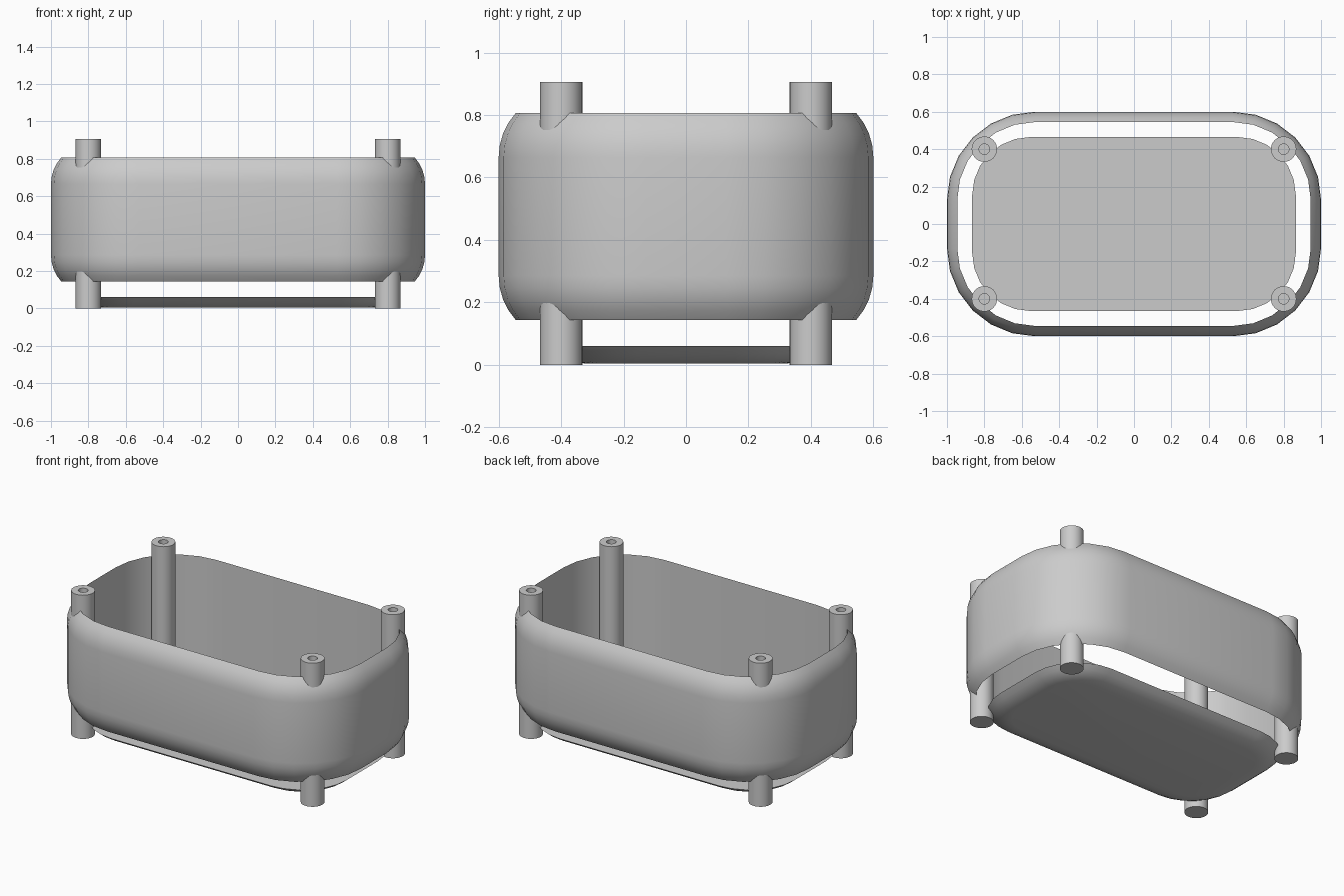
import bpy, bmesh
from math import sin, cos, pi, radians, acos

cube = bpy.data.objects.get("Cube")
if cube:
    bpy.data.objects.remove(cube, do_unlink=True)

grey = bpy.data.materials.new("plain_grey")
grey.use_nodes = True
GREY = (0.6, 0.6, 0.6, 1)
grey.diffuse_color = GREY
grey.node_tree.nodes["Principled BSDF"].inputs["Base Color"].default_value = GREY


def rounded_rect(hx, hy, r, z, steps=6):
    """Counter-clockwise rounded rectangle at height z."""
    pts = []
    for k, (sx, sy) in enumerate([(1, 1), (-1, 1), (-1, -1), (1, -1)]):
        for i in range(steps + 1):
            a = pi / 2 * (k + i / steps)
            pts.append((sx * (hx - r) + r * cos(a), sy * (hy - r) + r * sin(a), z))
    return pts


def circle(r, z, n=32):
    return [(r * cos(2 * pi * i / n), r * sin(2 * pi * i / n), z) for i in range(n)]


def loft(name, loops, closed=False, angle=30):
    """Skin a stack of equal loops; cap the ends or join last to first."""
    bm = bmesh.new()
    rings = [[bm.verts.new(p) for p in loop] for loop in loops]
    pairs = list(zip(rings, rings[1:]))
    if closed:
        pairs.append((rings[-1], rings[0]))
    else:
        bm.faces.new(rings[0][::-1])
        bm.faces.new(rings[-1])
    n = len(rings[0])
    for a, b in pairs:
        for i in range(n):
            j = (i + 1) % n
            bm.faces.new((a[i], a[j], b[j], b[i]))
    bmesh.ops.recalc_face_normals(bm, faces=bm.faces)
    mesh = bpy.data.meshes.new(name)
    bm.to_mesh(mesh)
    bm.free()
    mesh.materials.append(grey)
    obj = bpy.data.objects.new(name, mesh)
    bpy.context.collection.objects.link(obj)
    bpy.ops.object.select_all(action="DESELECT")
    obj.select_set(True)
    bpy.context.view_layer.objects.active = obj
    bpy.ops.object.shade_smooth_by_angle(angle=radians(angle))
    return obj


# Wall band: outside curls inward at both rims, inside is vertical
FILLET, THICK, LOW, HIGH, STEPS = 0.21, 0.055, 0.285, 0.665, 4
sweep = acos(1 - THICK / FILLET)
arc = [(FILLET * (1 - cos(sweep * i / STEPS)), FILLET * sin(sweep * i / STEPS))
       for i in range(STEPS + 1)]
profile = [(d, LOW - h) for d, h in reversed(arc)] + [(d, HIGH + h) for d, h in arc]
loft("wall_band", [rounded_rect(1 - d, 0.6 - d, 0.47 - d, z) for d, z in profile],
     closed=True)

# Floor tray with a rounded underside edge
FLOOR_TOP, FLOOR_LOW, ROUND = 0.06, 0.005, 0.2
turn = acos(1 - (FLOOR_TOP - FLOOR_LOW) / ROUND)
floor_loops = []
for i in range(5):
    a = turn * i / 4
    d = ROUND * (sin(turn) - sin(a))
    floor_loops.append(rounded_rect(0.865 - d, 0.465 - d, 0.31 - d,
                                    FLOOR_LOW + ROUND * (1 - cos(a))))
loft("floor", floor_loops)

# Corner posts with a blind hole in the top
for side, sx in (("left", 1), ("right", -1)):
    for end, sy in (("front", -1), ("back", 1)):
        post = loft(f"{end}_{side}_post",
                    [circle(0.068, 0), circle(0.068, 0.905),
                     circle(0.028, 0.905), circle(0.028, 0.7)])
        post.location = (sx * 0.8, sy * 0.4, 0)
